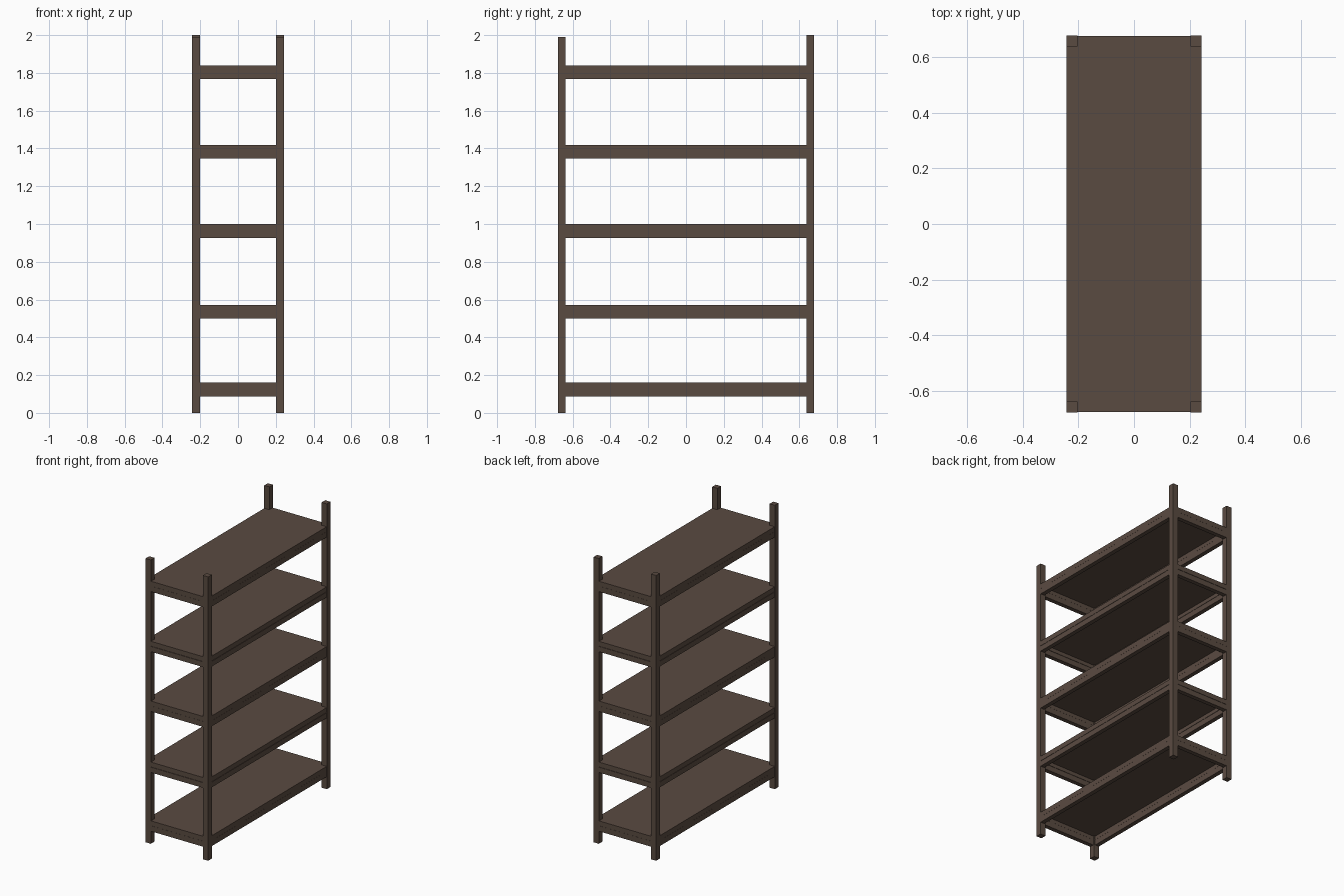
import bpy

if "Cube" in bpy.data.objects:
    bpy.data.objects.remove(bpy.data.objects["Cube"])

HX, HY = 0.2425, 0.677     # outer half width and half length
POST = 0.04                # post thickness
RAIL = 0.03                # rail thickness
BOARD = 0.008              # shelf board thickness

brown = bpy.data.materials.new("dark_brown")
brown.diffuse_color = (0.102, 0.070, 0.053, 1)
brown.use_nodes = True
brown.node_tree.nodes["Principled BSDF"].inputs["Base Color"].default_value = brown.diffuse_color


def box(name, x0, x1, y0, y1, z0, z1):
    bpy.ops.mesh.primitive_cube_add(
        size=1, location=((x0 + x1) / 2, (y0 + y1) / 2, (z0 + z1) / 2))
    ob = bpy.context.object
    ob.name = name
    ob.scale = (x1 - x0, y1 - y0, z1 - z0)
    bpy.ops.object.transform_apply(location=False, rotation=False, scale=True)
    ob.data.materials.append(brown)
    return ob


# corner posts, the front pair slightly shorter
for sx, xname in ((-1, "left"), (1, "right")):
    for sy, yname, top in ((-1, "front", 1.99), (1, "back", 2.0)):
        xs = sorted((sx * HX, sx * (HX - POST)))
        ys = sorted((sy * HY, sy * (HY - POST)))
        box(f"{yname}_{xname}_post", *xs, *ys, 0, top)

X, Y = HX - 0.0005, HY - 0.002
for i, top in enumerate((0.16, 0.572, 1.0, 1.419, 1.84)):
    gap = 0.002 if i % 2 else 0.0005
    # thin board on top of the frame
    box(f"shelf_board_{i + 1}", -X, X, -Y, Y, top - BOARD, top)
    # upper and lower support rails between the posts
    for level, z0, z1 in (("upper", top - 0.034, top - BOARD / 2),
                          ("lower", top - 0.073, top - 0.034 - gap)):
        for s, xname, yname in ((-1, "left", "front"), (1, "right", "back")):
            xs = sorted((s * X, s * (X - RAIL)))
            ys = sorted((s * Y, s * (Y - RAIL)))
            box(f"{xname}_{level}_rail_{i + 1}", *xs, -HY + POST, HY - POST, z0, z1)
            box(f"{yname}_{level}_rail_{i + 1}", -HX + POST, HX - POST, *ys, z0, z1)
